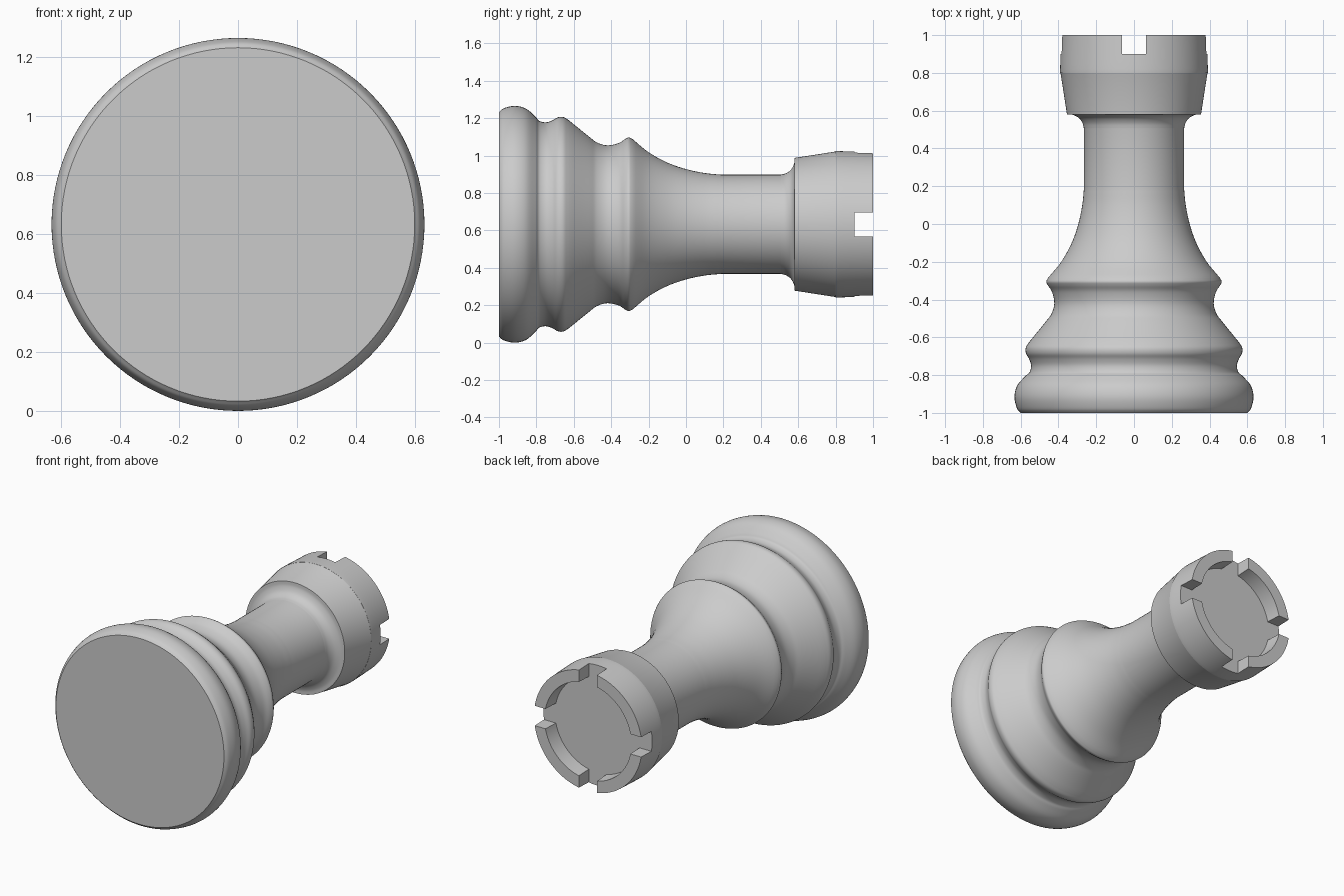
import bpy, bmesh, math
from mathutils import Vector, Matrix

old = bpy.data.objects.get("Cube")
if old:
    bpy.data.objects.remove(old, do_unlink=True)

AXIS_Z = 0.633   # height of the lying axis
STEPS = 128

mat = bpy.data.materials.new("stone_grey")
mat.use_nodes = True
grey = (0.6, 0.6, 0.6, 1)
mat.diffuse_color = grey
mat.node_tree.nodes["Principled BSDF"].inputs["Base Color"].default_value = grey


def smooth_run(pts, n=5):
    """Catmull-Rom curve through the points of one run."""
    p = [Vector(q) for q in pts]
    if len(p) < 3:
        return p
    p = [2 * p[0] - p[1]] + p + [2 * p[-1] - p[-2]]
    out = []
    for a, b, c, d in zip(p, p[1:], p[2:], p[3:]):
        for i in range(n):
            t = i / n
            out.append(0.5 * (2 * b + (c - a) * t + (2 * a - 5 * b + 4 * c - d) * t * t
                              + (3 * b - a - 3 * c + d) * t ** 3))
    return out + [p[-2]]


# Runs of (radius, distance along the axis); corners between runs stay sharp
runs = [
    [(0, -1), (0.6, -1)],
    # rounded foot, groove and second ring
    [(0.6, -1), (0.62, -0.975), (0.633, -0.915), (0.618, -0.855), (0.575, -0.805),
     (0.553, -0.785), (0.545, -0.75), (0.555, -0.715), (0.572, -0.685),
     (0.573, -0.655), (0.555, -0.625)],
    # cone, hollow and collar ridge
    [(0.555, -0.625), (0.47, -0.52), (0.437, -0.475), (0.422, -0.42), (0.434, -0.36),
     (0.456, -0.325), (0.464, -0.305), (0.455, -0.285)],
    # flared stem
    [(0.455, -0.285), (0.385, -0.2), (0.33, -0.1), (0.295, 0), (0.274, 0.1), (0.265, 0.19)],
    [(0.265, 0.19), (0.265, 0.505)],
    # fillet under the crown
    [(0.265, 0.505), (0.273, 0.535), (0.293, 0.562), (0.325, 0.578), (0.355, 0.581)],
    # crown wall, rim and sunken floor
    [(0.355, 0.581), (0.389, 0.8)],
    [(0.389, 0.8), (0.391, 0.82), (0.385, 1)],
    [(0.385, 1), (0.31, 1)],
    [(0.31, 1), (0.305, 0.9)],
    [(0.305, 0.9), (0, 0.9)],
]
profile = []
for run in runs:
    for p in smooth_run(run):
        if not profile or (p - profile[-1]).length > 1e-5:
            profile.append(p)

# Lathe the profile about the y axis
bm = bmesh.new()
verts = [bm.verts.new((p.x, p.y, 0)) for p in profile]
edges = [bm.edges.new(pair) for pair in zip(verts, verts[1:])]
bmesh.ops.spin(bm, geom=verts + edges, cent=(0, 0, 0), axis=(0, 1, 0),
               angle=math.tau, steps=STEPS)
bmesh.ops.remove_doubles(bm, verts=bm.verts, dist=1e-5)
bmesh.ops.recalc_face_normals(bm, faces=bm.faces)
mesh = bpy.data.meshes.new("rook_body")
bm.to_mesh(mesh)
bm.free()
mesh.materials.append(mat)
body = bpy.data.objects.new("rook_body", mesh)
body.location.z = AXIS_Z
bpy.context.collection.objects.link(body)
bpy.context.view_layer.objects.active = body
body.select_set(True)

# Battlement slots: two crossing bars cut through the rim
for name, size in (("slot_across", (1, 0.2, 0.128)), ("slot_upright", (0.128, 0.2, 1))):
    bm = bmesh.new()
    bmesh.ops.create_cube(bm, size=1, matrix=Matrix.Diagonal((*size, 1)))
    cut_mesh = bpy.data.meshes.new(name)
    bm.to_mesh(cut_mesh)
    bm.free()
    cut_mesh.materials.append(mat)
    cutter = bpy.data.objects.new(name, cut_mesh)
    cutter.location = (0, 1, AXIS_Z)
    cutter.hide_render = True
    bpy.context.collection.objects.link(cutter)
    mod = body.modifiers.new(name, "BOOLEAN")
    mod.operation = "DIFFERENCE"
    mod.solver = "EXACT"
    mod.object = cutter
    bpy.context.view_layer.update()
    bpy.ops.object.modifier_apply(modifier=name)
    bpy.data.objects.remove(cutter, do_unlink=True)

bpy.ops.object.shade_smooth_by_angle(angle=math.radians(30))
